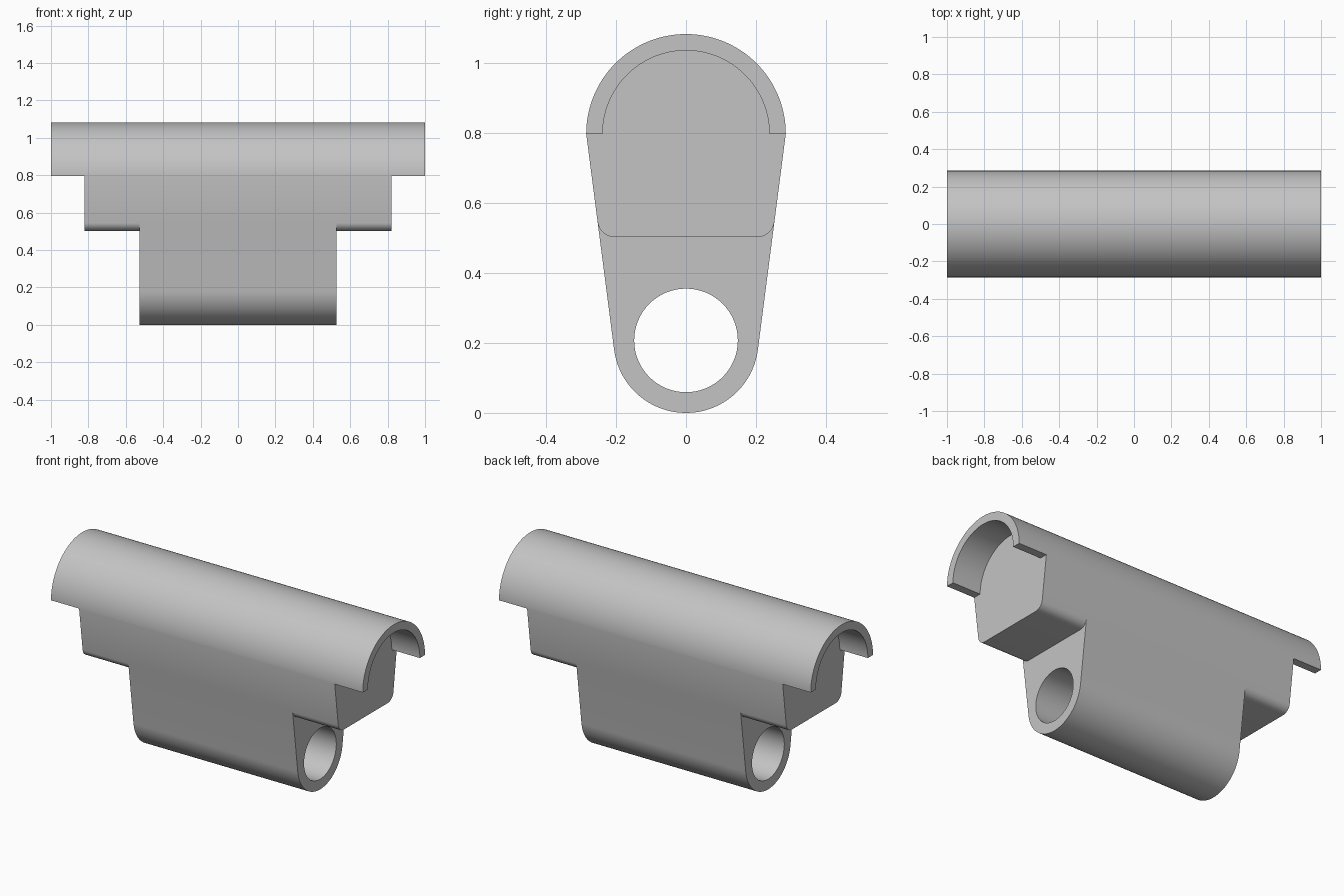
import bpy
import bmesh
from math import sin, cos, radians, asin, hypot, atan2, degrees

cube = bpy.data.objects.get("Cube")
if cube:
    bpy.data.objects.remove(cube, do_unlink=True)

TOP_Z, TOP_R, SHELL_R = 0.797, 0.285, 0.238
LOW_R, HOLE_R = 0.207, 0.148
WING_Z, FILLET = 0.502, 0.05
CORE_X, WING_X = 0.527, 0.82

grey = bpy.data.materials.new("plain grey")
grey.use_nodes = True
grey.diffuse_color = (0.55, 0.55, 0.55, 1)
grey.node_tree.nodes["Principled BSDF"].inputs["Base Color"].default_value = grey.diffuse_color


def arc(cy, cz, r, start, end, steps):
    angles = [radians(start + (end - start) * i / steps) for i in range(steps + 1)]
    return [(cy + r * cos(a), cz + r * sin(a)) for a in angles]


def extrude(name, profile, x0, x1):
    """Solid prism along x from a (y, z) outline."""
    bm = bmesh.new()
    face = bm.faces.new([bm.verts.new((x0, y, z)) for y, z in profile])
    result = bmesh.ops.extrude_face_region(bm, geom=[face])
    moved = [g for g in result["geom"] if isinstance(g, bmesh.types.BMVert)]
    bmesh.ops.translate(bm, verts=moved, vec=(x1 - x0, 0, 0))
    bmesh.ops.recalc_face_normals(bm, faces=bm.faces)
    mesh = bpy.data.meshes.new(name)
    bm.to_mesh(mesh)
    bm.free()
    mesh.materials.append(grey)
    obj = bpy.data.objects.new(name, mesh)
    bpy.context.collection.objects.link(obj)
    return obj


# Slope of the flat sides, tangent to the lower barrel
drop = TOP_Z - LOW_R
lean = asin(LOW_R / hypot(TOP_R, drop)) - atan2(TOP_R, drop)
tilt = degrees(abs(lean))

# Main body: domed top, tapering sides, round bottom
outline = arc(0, TOP_Z, TOP_R, 0, 180, 72)
outline += arc(0, LOW_R, LOW_R, 180 + tilt, 360 - tilt, 64)
body = extrude("bracket_body", outline, -1, 1)

# Clearance under the wings, with rounded lower edges left on the wings
a = radians(tilt)
centre_z = WING_Z + FILLET
side_y = TOP_R - (TOP_Z - centre_z) * sin(a) / cos(a)
centre_y = side_y - FILLET / cos(a)
right_edge = arc(centre_y, centre_z, FILLET, -tilt, -90, 12)
left_edge = [(-y, z) for y, z in reversed(right_edge)]
edge_z = right_edge[0][1]
under_wing = [(-0.4, -0.1), (0.4, -0.1), (0.4, edge_z)] + right_edge + left_edge + [(-0.4, edge_z)]

# Clearance inside and below the overhanging half-round shell
under_shell = [(-0.4, -0.1), (0.4, -0.1), (0.4, TOP_Z)]
under_shell += arc(0, TOP_Z, SHELL_R, 0, 180, 64) + [(-0.4, TOP_Z)]

cutters = [extrude("barrel_hole_cutter", arc(0, LOW_R, HOLE_R, 0, 354.375, 63), -1.2, 1.2)]
for side, s in (("left", 1), ("right", -1)):
    cutters.append(extrude(side + "_wing_cutter", under_wing, s * CORE_X, s * 1.2))
    cutters.append(extrude(side + "_shell_cutter", under_shell, s * WING_X, s * 1.2))

bpy.ops.object.select_all(action="DESELECT")
bpy.context.view_layer.objects.active = body
body.select_set(True)
for cutter in cutters:
    cutter.hide_render = True
    mod = body.modifiers.new(cutter.name, "BOOLEAN")
    mod.operation = "DIFFERENCE"
    mod.solver = "EXACT"
    mod.object = cutter
    bpy.ops.object.modifier_apply(modifier=mod.name)
    bpy.data.objects.remove(cutter, do_unlink=True)

bpy.ops.object.shade_smooth_by_angle(angle=radians(30))
